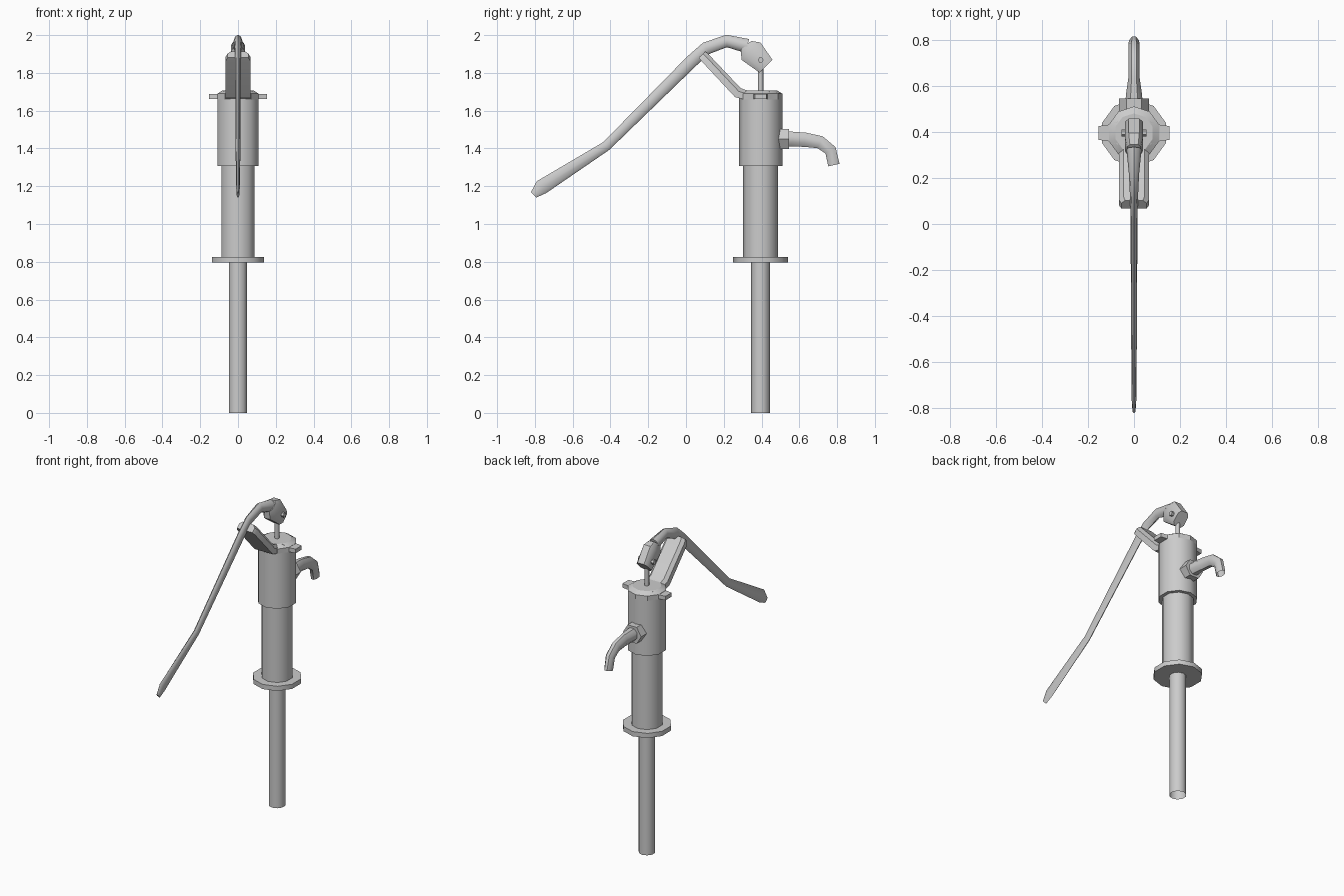
import bpy, bmesh, math
from mathutils import Vector

if "Cube" in bpy.data.objects:
    bpy.data.objects.remove(bpy.data.objects["Cube"])

AXIS_Y = 0.395


def make(name, rings, cap_start=True, cap_end=True, angle=40):
    """Skin a list of closed vertex rings into one object."""
    bm = bmesh.new()
    loops = [[bm.verts.new(p) for p in ring] for ring in rings]
    for a, b in zip(loops, loops[1:]):
        for i in range(len(a)):
            j = (i + 1) % len(a)
            bm.faces.new((a[i], a[j], b[j], b[i]))
    if cap_start:
        bm.faces.new(loops[0][::-1])
    if cap_end:
        bm.faces.new(loops[-1])
    bmesh.ops.recalc_face_normals(bm, faces=bm.faces)
    mesh = bpy.data.meshes.new(name)
    bm.to_mesh(mesh)
    bm.free()
    ob = bpy.data.objects.new(name, mesh)
    bpy.context.collection.objects.link(ob)
    bpy.context.view_layer.objects.active = ob
    for o in bpy.context.selected_objects:
        o.select_set(False)
    ob.select_set(True)
    bpy.ops.object.shade_smooth_by_angle(angle=math.radians(angle))
    return ob


def polygon(n, offset=0.0):
    return [(math.cos(math.tau * (i + offset) / n), math.sin(math.tau * (i + offset) / n))
            for i in range(n)]


def lathe(name, profile, n=10, **kw):
    """Upright turned part from (radius, z) pairs, a corner facing +y."""
    rings = [[(v * r, AXIS_Y + u * r, z) for u, v in polygon(n)] for r, z in profile]
    return make(name, rings, **kw)


def sweep(name, stations, section, **kw):
    """Sweep in the x = 0 plane; stations are (y, z, half depth, half width)."""
    pts = [Vector((0, s[0], s[1])) for s in stations]
    rings = []
    for i, (p, s) in enumerate(zip(pts, stations)):
        before = (p - pts[i - 1]).normalized() if i else Vector()
        after = (pts[i + 1] - p).normalized() if i < len(pts) - 1 else Vector()
        t = (before + after).normalized()
        nrm = Vector((0, -t.z, t.y))
        rings.append([p + nrm * u * s[2] + Vector((v * s[3], 0, 0)) for u, v in section])
    return make(name, rings, **kw)


# Upright pipe and barrel
lathe("well_pipe", [(0.05, 0), (0.05, 0.81)], cap_start=False)
lathe("base_flange", [(0.145, 0.795), (0.145, 0.825)])
lathe("lower_barrel", [(0.093, 0.81), (0.093, 1.31)])
lathe("upper_barrel", [(0.115, 1.307), (0.115, 1.66)])
lathe("barrel_cap", [(0.115, 1.66), (0.115, 1.69), (0.085, 1.708), (0.02, 1.708)], angle=25)

# Clamp lugs on both sides of the cap
for side, label in ((-1, "left"), (1, "right")):
    rings = [[(side * x, AXIS_Y - w, z0), (side * x, AXIS_Y + w, z0),
              (side * x, AXIS_Y + w, z1), (side * x, AXIS_Y - w, z1)]
             for x, w, z0, z1 in ((0.07, 0.05, 1.662, 1.706), (0.11, 0.036, 1.662, 1.688),
                                  (0.153, 0.03, 1.662, 1.688))]
    make(label + "_cap_lug", rings, angle=20)

# Spout with hexagonal collar
sweep("spout_collar", [(0.48, 1.45, 0.058, 0.064), (0.545, 1.45, 0.058, 0.064)],
      polygon(6, 0.5) and [(v / 0.866 * 0.9, u) for u, v in polygon(6)], angle=30)
sweep("spout", [(0.53, 1.45, 0.042, 0.04), (0.56, 1.45, 0.042, 0.038),
                (0.63, 1.446, 0.041, 0.027), (0.71, 1.433, 0.037, 0.027),
                (0.765, 1.39, 0.034, 0.026), (0.783, 1.312, 0.033, 0.024)],
      polygon(8, 0.5), cap_end=False, angle=45)

# Fulcrum bracket: chamfered bar rising from the cap
chamfered = [(1, 0.7), (0.3, 1), (-1, 1), (-1, -1), (0.3, -1), (1, -0.7)]
sweep("fulcrum_bracket", [(0.085, 1.897, 0.024, 0.055), (0.10, 1.881, 0.026, 0.065),
                          (0.275, 1.695, 0.028, 0.065), (0.34, 1.676, 0.024, 0.065)],
      chamfered, angle=30)

# Lever handle, flat blade swelling into the rod head
sweep("lever_handle", [(-0.807, 1.154, 0.02, 0.007), (-0.765, 1.195, 0.04, 0.01),
                       (-0.422, 1.413, 0.026, 0.013), (0.03, 1.862, 0.034, 0.015),
                       (0.107, 1.93, 0.034, 0.017), (0.215, 1.969, 0.033, 0.022),
                       (0.325, 1.942, 0.038, 0.033)],
      polygon(8), angle=45)
sweep("handle_head", [(0.318, 1.946, 0.036, 0.03), (0.344, 1.915, 0.068, 0.038),
                      (0.424, 1.835, 0.048, 0.038)],
      [(1, 0.6), (0.6, 1), (-0.6, 1), (-1, 0.6),
       (-1, -0.6), (-0.6, -1), (0.6, -1), (1, -0.6)], angle=40)

# Piston rod and cross pin
lathe("piston_rod", [(0.014, 1.70), (0.014, 1.87)], n=8, angle=50)
make("head_pin", [[(x, AXIS_Y + 0.015 * u, 1.868 + 0.015 * v) for u, v in polygon(6)]
                  for x in (-0.055, 0.055)], angle=30)
